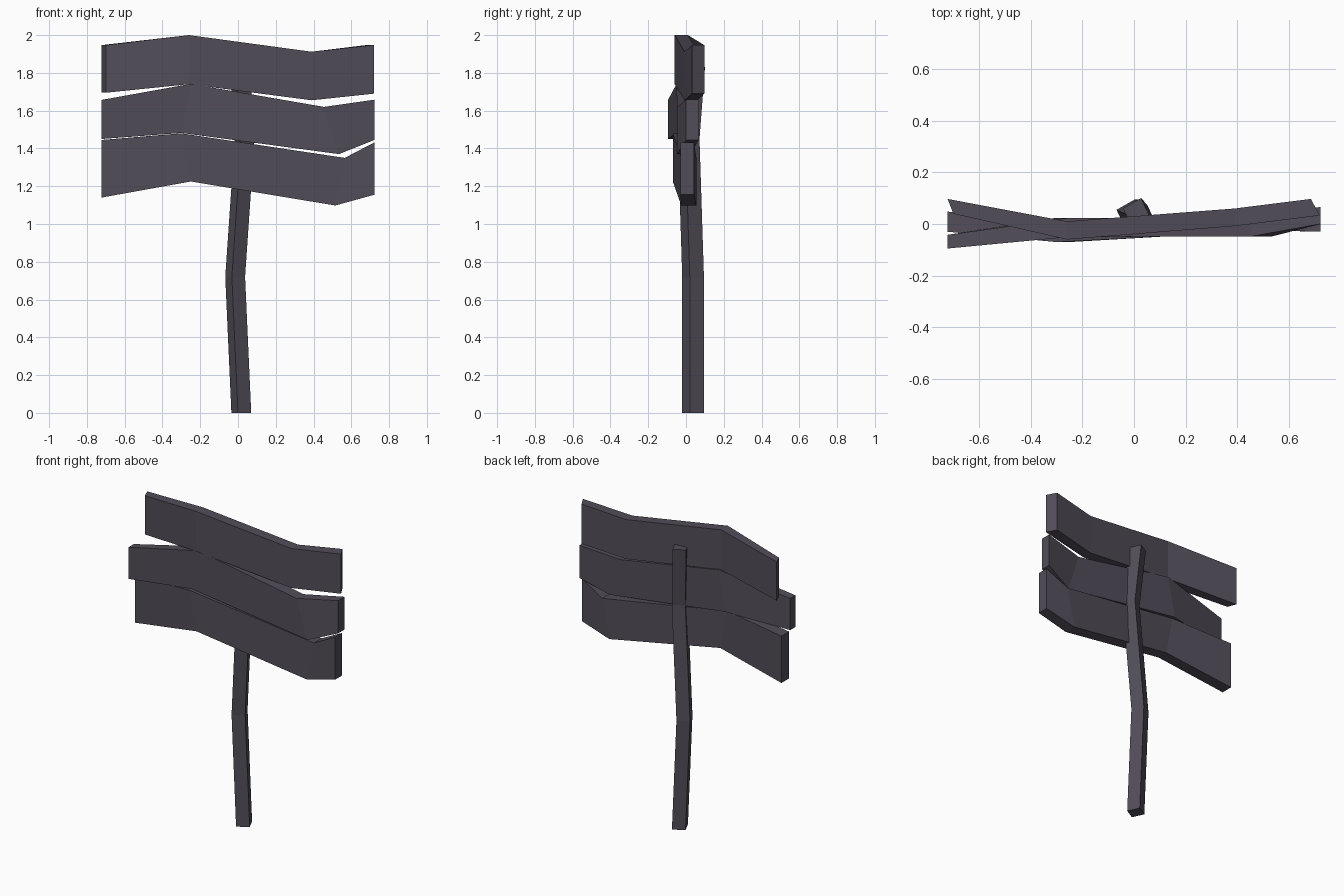
import bpy

wood = bpy.data.materials.new("dark_grey_wood")
wood.diffuse_color = (0.085, 0.074, 0.1, 1)


def loft(name, rings):
    """Join four-cornered rings into a closed flat-faced beam."""
    verts = [v for r in rings for v in r]
    faces = [(3, 2, 1, 0)]
    n = len(rings)
    for i in range(n - 1):
        for j in range(4):
            k = (j + 1) % 4
            a = 4 * i
            faces.append((a + j, a + k, a + 4 + k, a + 4 + j))
    e = 4 * (n - 1)
    faces.append((e, e + 1, e + 2, e + 3))
    me = bpy.data.meshes.new(name)
    me.from_pydata(verts, [], faces)
    me.materials.append(wood)
    ob = bpy.data.objects.new(name, me)
    bpy.context.collection.objects.link(ob)
    # consistent outward normals
    import bmesh
    bm = bmesh.new()
    bm.from_mesh(me)
    bmesh.ops.recalc_face_normals(bm, faces=bm.faces)
    bm.to_mesh(me)
    bm.free()


def plank(name, stations):
    """Station: bottom x, bottom z, top x, top z, front y, back y, back x shift."""
    loft(name, [[(xb, yf, zb), (xb + s, yb, zb), (xt + s, yb, zt), (xt, yf, zt)]
                for xb, zb, xt, zt, yf, yb, s in stations])


# three warped sign boards
plank("top_board", [
    (-0.70, 1.695, -0.70, 1.947, 0.04, 0.097, -0.022),
    (-0.26, 1.74, -0.26, 2.00, -0.06, 0.01, 0.0),
    (0.39, 1.655, 0.39, 1.912, -0.008, 0.06, 0.0),
    (0.72, 1.69, 0.72, 1.948, 0.033, 0.097, -0.035)])
plank("middle_board", [
    (-0.722, 1.45, -0.722, 1.657, -0.095, -0.042, 0.0),
    (-0.30, 1.482, -0.25, 1.742, -0.05, 0.024, 0.0),
    (0.535, 1.37, 0.455, 1.62, -0.048, 0.024, 0.0),
    (0.722, 1.445, 0.722, 1.658, 0.0, 0.066, 0.0)])
plank("bottom_board", [
    (-0.722, 1.14, -0.722, 1.445, -0.03, 0.048, 0.0),
    (-0.25, 1.225, -0.30, 1.48, -0.07, 0.004, 0.0),
    (0.515, 1.098, 0.565, 1.35, -0.025, 0.055, 0.0),
    (0.722, 1.155, 0.722, 1.432, -0.03, 0.042, 0.0)])

# crooked square post, turned about its axis
corners = [(-0.0175, -0.0575), (0.0525, -0.0175), (0.0175, 0.0575), (-0.0525, 0.0175)]
path = [(0.0175, 0.0375, 0), (-0.015, 0.0375, 0.72), (0.035, 0.014, 1.45), (0.01, 0.043, 1.83)]
loft("post", [[(cx + x, cy + y, z) for x, y in corners] for cx, cy, z in path])
